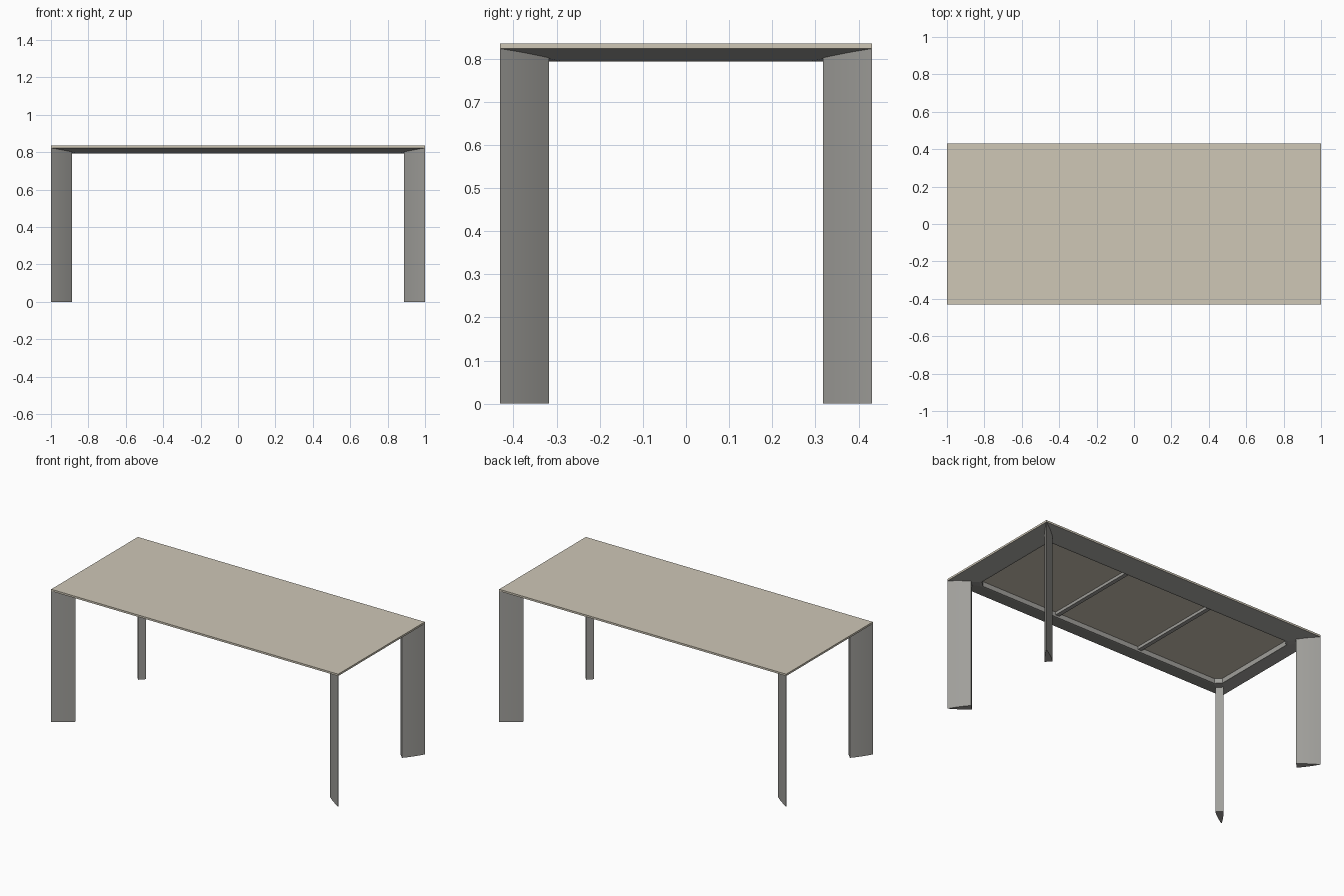
import bpy, bmesh, math
from mathutils import Vector

cube = bpy.data.objects.get("Cube")
if cube:
    bpy.data.objects.remove(cube, do_unlink=True)

HX, HY = 1.0, 0.431            # half length and half width
TOP, UNDER, RIDGE = 0.835, 0.823, 0.793
INSET, CHAMFER = 0.113, 0.033  # apron depth and corner cut
LIP = 0.01                     # flat strip along the apron ridge


def material(name, colour):
    m = bpy.data.materials.new(name)
    m.use_nodes = True
    m.diffuse_color = (*colour, 1)
    m.node_tree.nodes["Principled BSDF"].inputs["Base Color"].default_value = (*colour, 1)
    return m


BEIGE = material("beige_top", (0.62, 0.57, 0.47))
GREY = material("warm_grey_metal", (0.35, 0.345, 0.325))


def finish(name, bm, mat):
    bmesh.ops.recalc_face_normals(bm, faces=bm.faces)
    mesh = bpy.data.meshes.new(name)
    bm.to_mesh(mesh)
    bm.free()
    mesh.materials.append(mat)
    obj = bpy.data.objects.new(name, mesh)
    bpy.context.collection.objects.link(obj)
    return obj


def box(name, x, y, z0, z1, half_x, half_y, mat):
    bm = bmesh.new()
    bmesh.ops.create_cube(bm, size=1)
    for v in bm.verts:
        v.co = (x + v.co.x * 2 * half_x, y + v.co.y * 2 * half_y,
                (z0 + z1) / 2 + v.co.z * (z1 - z0))
    return finish(name, bm, mat)


def octagon(bm, inset, z):
    """Rectangle inset from the table edge with cut corners, counterclockwise."""
    loop = []
    for sx, sy in ((1, 1), (-1, 1), (-1, -1), (1, -1)):
        near_y = (sx * (HX - inset), sy * (HY - inset - CHAMFER), z)
        near_x = (sx * (HX - inset - CHAMFER), sy * (HY - inset), z)
        pair = (near_y, near_x) if sx * sy > 0 else (near_x, near_y)
        loop += [bm.verts.new(p) for p in pair]
    return loop


# Table top
box("table_top", 0, 0, UNDER, TOP, HX, HY, BEIGE)

# Apron: sloping mitred ring with a narrow lip and upright inner wall
bm = bmesh.new()
outer = [bm.verts.new((sx * HX, sy * HY, UNDER))
         for sx, sy in ((1, 1), (-1, 1), (-1, -1), (1, -1))]
ridge = octagon(bm, INSET, RIDGE)
lip = octagon(bm, INSET + LIP, RIDGE)
wall = octagon(bm, INSET + LIP, UNDER)
for ring in (ridge, wall):
    for i in range(4):
        a, b = ring[2 * i], ring[2 * i + 1]
        bm.faces.new((outer[i], a, b))
        bm.faces.new((outer[i], b, ring[(2 * i + 2) % 8], outer[(i + 1) % 4]))
for low, high in ((ridge, lip), (lip, wall)):
    for i in range(8):
        j = (i + 1) % 8
        bm.faces.new((low[i], low[j], high[j], high[i]))
finish("apron", bm, GREY)

# Cross bars beneath the top
for side, x in (("left", 0.3), ("right", -0.3)):
    box(side + "_cross_bar", x, 0, UNDER - 0.018, UNDER, 0.013, HY - INSET - LIP, GREY)

# Legs: slim wedges set diagonally, sharp edge on the table corner
a, b, bulge = INSET, INSET - CHAMFER, 0.003
side = Vector((a, b))
out = Vector((b, -a)).normalized()
curve = []
for i in range(7):
    t = i / 6
    curve.append(side * t + Vector((out.x, out.y)) * (-bulge * 4 * t * (1 - t) * -1))
profile = curve + [Vector((p.y, p.x)) for p in reversed(curve[1:])]

for y_name, sy in (("front", -1), ("back", 1)):
    for x_name, sx in (("left", 1), ("right", -1)):
        bm = bmesh.new()
        foot = bm.faces.new([bm.verts.new((sx * (HX - p.x), sy * (HY - p.y), 0))
                             for p in profile])
        new = bmesh.ops.extrude_face_region(bm, geom=[foot])["geom"]
        for v in new:
            if isinstance(v, bmesh.types.BMVert):
                v.co.z = UNDER
        leg = finish(f"{y_name}_{x_name}_leg", bm, GREY)
        bpy.ops.object.select_all(action='DESELECT')
        leg.select_set(True)
        bpy.context.view_layer.objects.active = leg
        bpy.ops.object.shade_smooth_by_angle(angle=math.radians(20))
